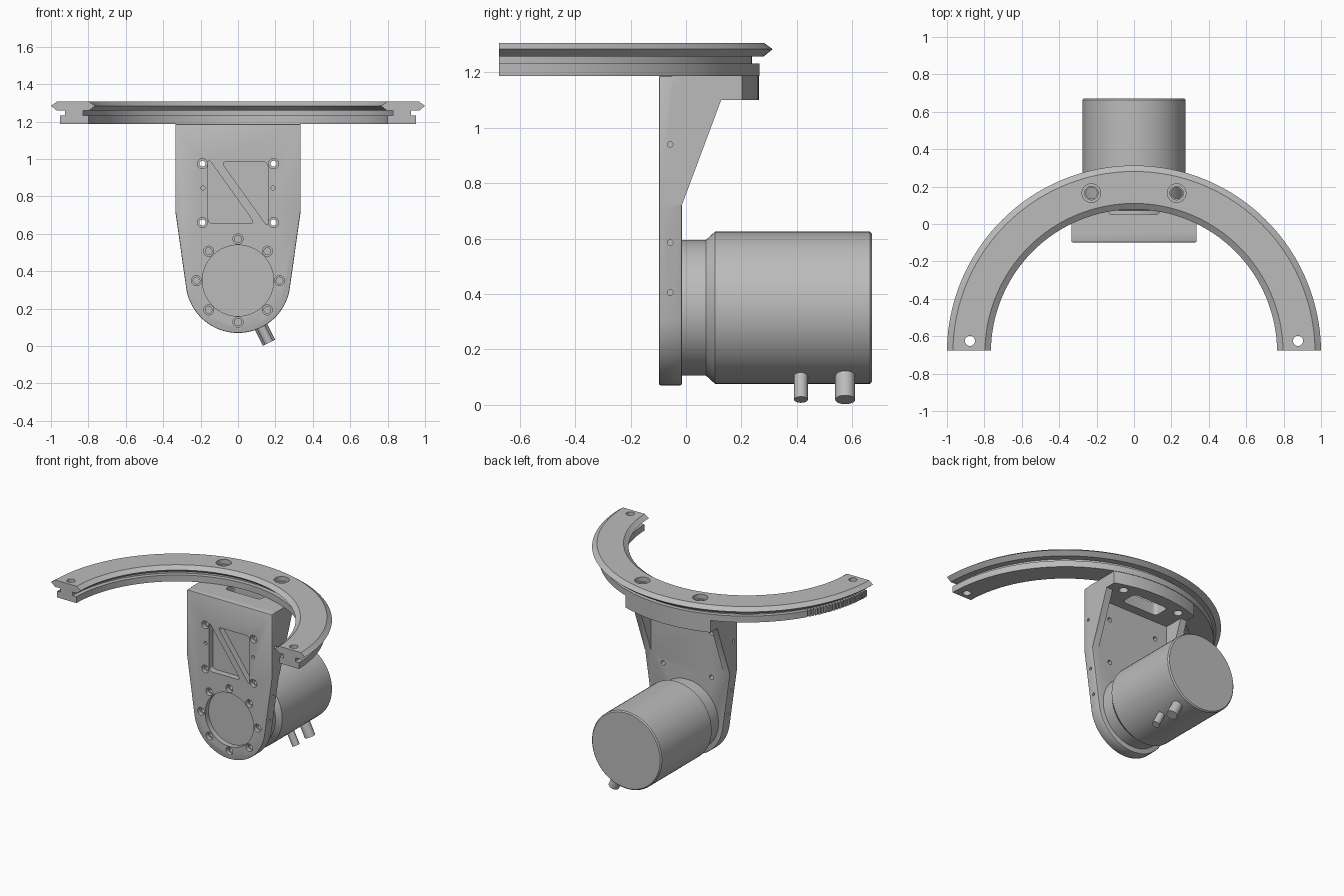
import bpy, bmesh
from math import sin, cos, asin, acos, atan2, pi, radians, hypot
from mathutils import Vector

cube = bpy.data.objects.get("Cube")
if cube:
    bpy.data.objects.remove(cube, do_unlink=True)

grey = bpy.data.materials.new("machined_grey")
grey.use_nodes = True
GREY = (0.5, 0.5, 0.5, 1)
grey.diffuse_color = GREY
grey.node_tree.nodes["Principled BSDF"].inputs["Base Color"].default_value = GREY


def loft(name, sections):
    """Closed solid through equal-length closed sections."""
    bm = bmesh.new()
    rings = [[bm.verts.new(p) for p in s] for s in sections]
    n = len(rings[0])
    for a, b in zip(rings, rings[1:]):
        for i in range(n):
            j = (i + 1) % n
            bm.faces.new((a[i], a[j], b[j], b[i]))
    bm.faces.new(rings[0])
    bm.faces.new(rings[-1])
    bmesh.ops.recalc_face_normals(bm, faces=bm.faces)
    mesh = bpy.data.meshes.new(name)
    bm.to_mesh(mesh)
    bm.free()
    mesh.materials.append(grey)
    ob = bpy.data.objects.new(name, mesh)
    bpy.context.scene.collection.objects.link(ob)
    return ob


PLACE = {"x": lambda a, b, h: (h, a, b),
         "y": lambda a, b, h: (a, h, b),
         "z": lambda a, b, h: (a, b, h)}


def prism(name, pts, axis, lo, hi):
    return loft(name, [[PLACE[axis](a, b, h) for a, b in pts] for h in (lo, hi)])


def circle(a, b, r, n=32):
    return [(a + r * cos(2 * pi * i / n), b + r * sin(2 * pi * i / n)) for i in range(n)]


def rounded(pts, r):
    out = []
    for i, p in enumerate(pts):
        p = Vector(p)
        s = p + (Vector(pts[i - 1]) - p).normalized() * r
        e = p + (Vector(pts[(i + 1) % len(pts)]) - p).normalized() * r
        for k in range(6):
            t = k / 5
            out.append(tuple(s * (1 - t) ** 2 + p * 2 * t * (1 - t) + e * t * t))
    return out


def bake(ob):
    deps = bpy.context.evaluated_depsgraph_get()
    mesh = bpy.data.meshes.new_from_object(ob.evaluated_get(deps))
    ob.modifiers.clear()
    ob.data = mesh


def combine(ob, tool, operation="DIFFERENCE"):
    mod = ob.modifiers.new("combine", "BOOLEAN")
    mod.operation, mod.object, mod.solver = operation, tool, "EXACT"
    bake(ob)
    bpy.data.objects.remove(tool, do_unlink=True)


def drill(ob, a, b, r, axis, lo, hi):
    combine(ob, prism("drill", circle(a, b, r, 24), axis, lo, hi))


# Half ring rail with V edges, swept about its centre
CY, KERF = -0.687, 0.012
TOP, VEE, LOW, STEP, BASE = 1.307, 1.284, 1.258, 1.232, 1.187
rail = [(.968, TOP), (1, VEE), (.968, LOW), (.925, LOW), (.925, STEP),
        (.953, STEP), (.953, BASE), (.80, BASE), (.80, STEP), (.83, STEP),
        (.83, LOW), (.797, LOW), (.765, VEE), (.797, TOP)]


def rail_section(t):
    out = []
    for r, z in rail:
        a0 = asin(KERF / r)
        a = a0 + t * (pi - 2 * a0)
        out.append((r * cos(a), CY + r * sin(a), z))
    return out


ring = loft("half_ring_rail", [rail_section(i / 96) for i in range(97)])

# Mounting holes in the ring
for s in (-1, 1):
    drill(ring, s * .228, .165, .05, "z", 1.275, 1.4)
    drill(ring, s * .228, .165, .036, "z", 1.1, 1.35)
    drill(ring, s * .877, -.625, .027, "z", 1.1, 1.4)

# Gear teeth near one end of the ring
for i in range(22):
    a = radians(149.5 + 1.4 * i)
    out = Vector((cos(a), sin(a)))
    side = Vector((-sin(a), cos(a)))
    mid = Vector((0, CY)) + out * .955
    gap = [tuple(mid + out * u * .022 + side * v * .0055)
           for u, v in ((-1, -.6), (1, -1), (1, 1), (-1, .6))]
    combine(ring, prism("tooth_gap", gap, "z", BASE - .02, STEP + .01))

# Bracket plate: straight top, tapered to a round foot
CZ, FOOT, W, SHOULDER = .35, .28, .335, .72
FRONT, BACK = -.098, -.015
dz = SHOULDER - CZ
start = atan2(dz, W) - acos(FOOT / hypot(W, dz))
outline = [(W, BASE), (-W, BASE), (-W, SHOULDER)]
for i in range(41):
    a = pi - start + (pi + 2 * start) * i / 40
    outline.append((FOOT * cos(a), CZ + FOOT * sin(a)))
outline.append((W, SHOULDER))
bracket = prism("bracket", outline, "y", FRONT, BACK)
bevel = bracket.modifiers.new("edge", "BEVEL")
bevel.width, bevel.segments, bevel.limit_method = .006, 2, "ANGLE"
bake(bracket)

# Flange under the ring, with an edge following the ring
R = .95
half = asin(W / R)
edge = [(R * sin(a), CY + R * cos(a))
        for a in [half - 2 * half * i / 16 for i in range(17)]]
flange = prism("flange", [(-W, -.05), (W, -.05)] + edge, "z", 1.10, BASE)
combine(bracket, flange, "UNION")

# Side gussets
web = [(-.05, .73), (BACK, SHOULDER), (.127, 1.10), (.127, 1.15), (-.05, 1.15)]
for x in (-W, W - .05):
    combine(bracket, prism("gusset", web, "x", x, x + .05), "UNION")

# Flange slot and screw holes
slot = rounded([(-.14, .05), (.14, .05), (.14, .17), (-.14, .17)], .03)
combine(bracket, prism("slot", slot, "z", 1.0, 1.3))
for s in (-1, 1):
    drill(bracket, s * .228, .165, .03, "z", 1.0, 1.3)

# Triangular lightening pockets
for tri in ([(-.16, 1.005), (-.16, .655), (.09, .655)],
            [(-.09, .985), (.16, .985), (.16, .635)]):
    combine(bracket, prism("pocket", rounded(tri, .03), "y", -.2, -.055))

# Round recess and its bolt circle
combine(bracket, prism("recess", circle(0, CZ, .19, 64), "y", -.2, -.06))
for i in range(8):
    a = i * pi / 4
    x, z = .222 * cos(a), CZ + .222 * sin(a)
    drill(bracket, x, z, .027, "y", -.2, -.07)
    drill(bracket, x, z, .018, "y", -.2, -.03)

# Corner through holes, dowel holes and side holes
for s in (-1, 1):
    for z in (.66, .975):
        drill(bracket, s * .19, z, .027, "y", -.2, -.07)
        drill(bracket, s * .19, z, .016, "y", -.2, .05)
    drill(bracket, s * .187, .845, .011, "y", -.2, -.06)
    for z, x in ((.94, W), (.585, .313), (.405, .288)):
        drill(bracket, -.057, z, .01, "x", *sorted((s * (x - .04), s * (x + .05))))

# Motor body
body = [(-.03, .245), (.072, .245), (.105, .275), (.664, .275), (.672, .267)]
motor = loft("motor_body", [[(x, y, z) for x, z in circle(0, CZ, r, 72)] for y, r in body])

# Cable connectors, radial from the motor axis
tilt = radians(26.5)
down = Vector((sin(tilt), 0, -cos(tilt)))
across = Vector((cos(tilt), 0, sin(tilt)))
stubs = []
for name, y, r in (("small_connector", .415, .025), ("large_connector", .575, .036)):
    base = Vector((0, y, CZ))
    stubs.append(loft(name, [[base + down * d + across * u + Vector((0, v, 0))
                              for u, v in circle(0, 0, r)] for d in (.25, .371)]))

# Smooth round surfaces, keep machined edges sharp
bpy.ops.object.select_all(action="DESELECT")
for ob in [ring, bracket, motor] + stubs:
    ob.select_set(True)
    bpy.context.view_layer.objects.active = ob
bpy.ops.object.shade_smooth_by_angle(angle=radians(25))
